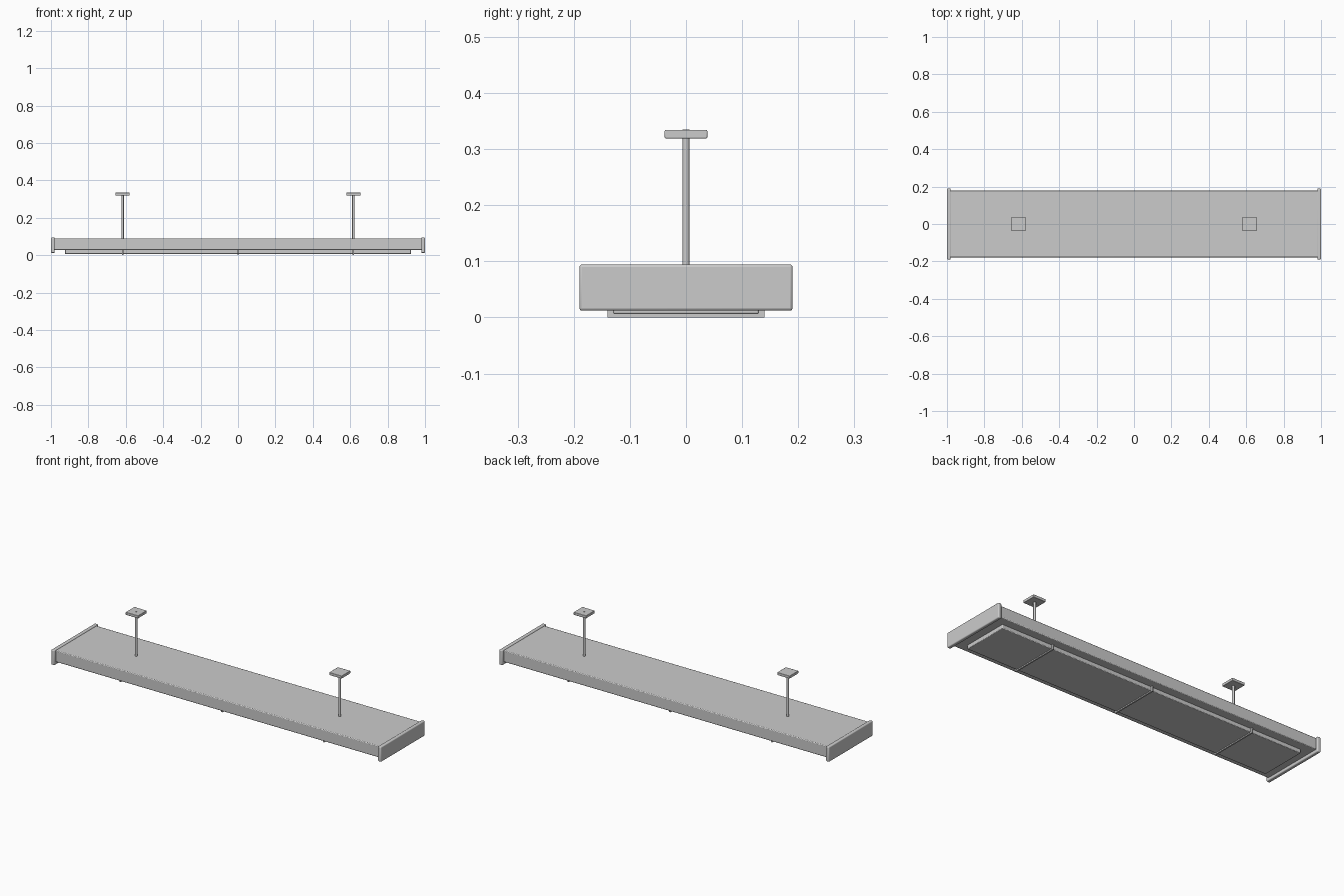
import bpy, bmesh
from mathutils import Matrix

if "Cube" in bpy.data.objects:
    bpy.data.objects.remove(bpy.data.objects["Cube"])


def finish(name, bm, bevel=0.0, segments=2):
    me = bpy.data.meshes.new(name)
    bm.to_mesh(me)
    bm.free()
    ob = bpy.data.objects.new(name, me)
    bpy.context.collection.objects.link(ob)
    if bevel:
        mod = ob.modifiers.new("soft_edges", 'BEVEL')
        mod.width = bevel
        mod.segments = segments
    bpy.ops.object.select_all(action='DESELECT')
    ob.select_set(True)
    bpy.context.view_layer.objects.active = ob
    bpy.ops.object.shade_smooth_by_angle()
    return ob


def box(name, x, y, z, bevel=0.0, segments=2):
    """Box from (min, max) ranges on each axis."""
    bm = bmesh.new()
    size = [r[1] - r[0] for r in (x, y, z)]
    mid = [(r[0] + r[1]) / 2 for r in (x, y, z)]
    bmesh.ops.create_cube(bm, size=1, matrix=Matrix.Translation(mid) @ Matrix.Diagonal((*size, 1)))
    return finish(name, bm, bevel, segments)


def rod(name, x, radius, z0, z1):
    bm = bmesh.new()
    bmesh.ops.create_cone(bm, cap_ends=True, segments=24, radius1=radius, radius2=radius,
                          depth=z1 - z0, matrix=Matrix.Translation((x, 0, (z0 + z1) / 2)))
    return finish(name, bm)


# Main lamp housing
box("housing", (-0.985, 0.985), (-0.178, 0.178), (0.027, 0.09), 0.004)

# Light panel under the housing
box("diffuser_panel", (-0.925, 0.925), (-0.13, 0.13), (0.006, 0.035), 0.003)

# Thin straps across the panel
for i, x in enumerate((-0.617, 0, 0.617)):
    box(f"panel_strap_{i + 1}", (x - 0.004, x + 0.004), (-0.14, 0.14), (0, 0.03))

for side, s in (("left", -1), ("right", 1)):
    # End caps
    box(f"{side}_end_cap", sorted((s * 0.98, s)), (-0.19, 0.19), (0.012, 0.0945), 0.005, 3)
    # Hanging rod and ceiling plate
    rod(f"{side}_hanging_rod", s * 0.617, 0.0063, 0.085, 0.3345)
    box(f"{side}_ceiling_plate", (s * 0.617 - 0.038, s * 0.617 + 0.038),
        (-0.038, 0.038), (0.319, 0.334), 0.002)
